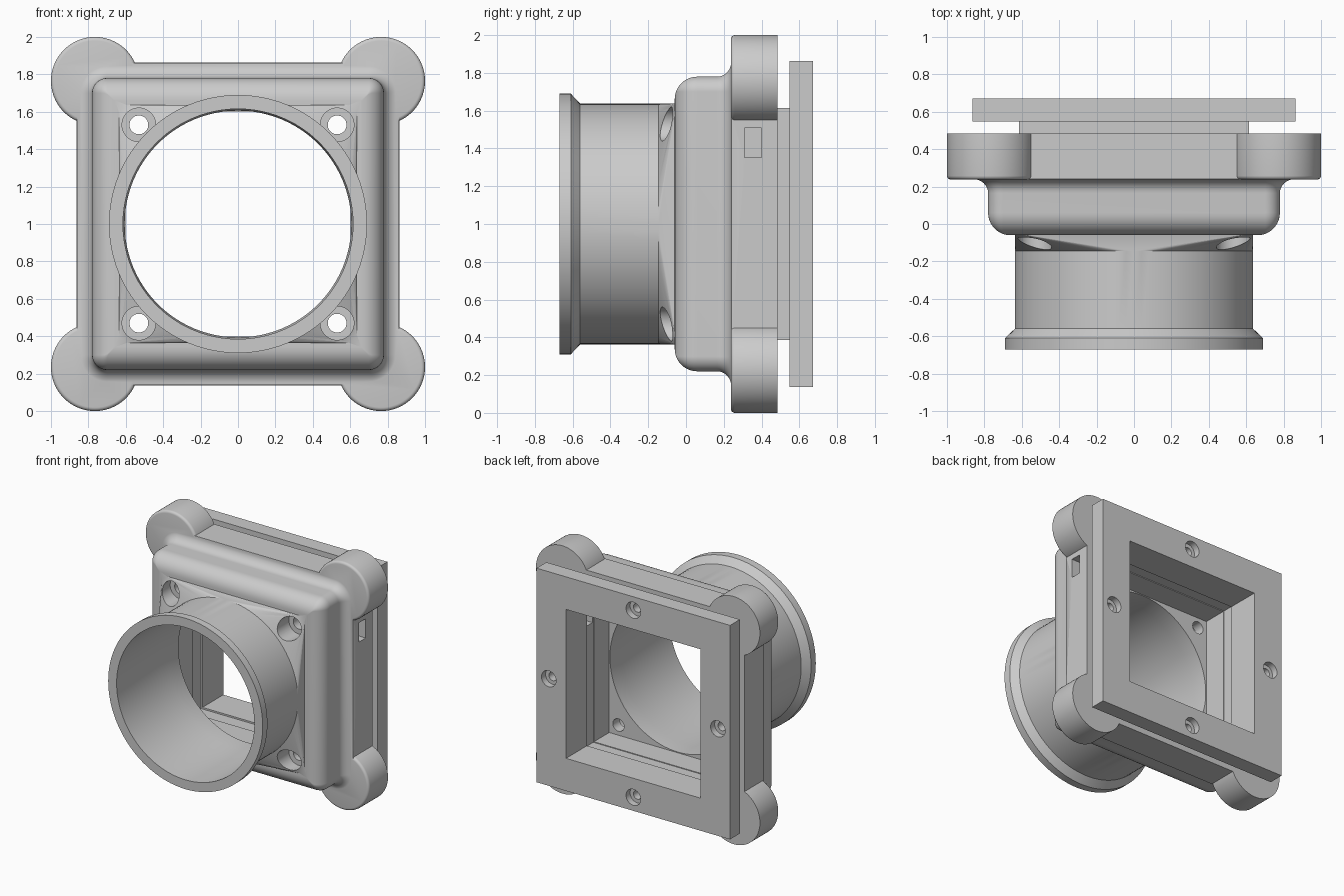
import bpy, bmesh, math

if "Cube" in bpy.data.objects:
    bpy.data.objects.remove(bpy.data.objects["Cube"])

SEG = 24          # segments per quarter turn
CZ = 1.0          # height of the main axis


def ring(half, rad, y, cx=0, cz=0):
    """Rounded square around the y axis; rad == half gives a circle, rad == 0 a square."""
    pts = []
    for q, (sx, sz) in enumerate(((1, 1), (-1, 1), (-1, -1), (1, -1))):
        for i in range(SEG + 1):
            a = (q + i / SEG) * math.pi / 2
            pts.append((cx + sx * (half - rad) + rad * math.cos(a), y,
                        CZ + cz + sz * (half - rad) + rad * math.sin(a)))
    return pts


def loft(name, sections, cx=0, cz=0):
    """Closed solid through (half, corner radius, y) sections."""
    bm = bmesh.new()
    rows = [[bm.verts.new(p) for p in ring(h, r, y, cx, cz)] for h, r, y in sections]
    n = len(rows[0])
    for a, b in zip(rows, rows[1:]):
        for i in range(n):
            j = (i + 1) % n
            bm.faces.new((a[i], a[j], b[j], b[i]))
    bm.faces.new(rows[0])
    bm.faces.new(rows[-1])
    bmesh.ops.remove_doubles(bm, verts=bm.verts, dist=1e-5)
    bmesh.ops.recalc_face_normals(bm, faces=bm.faces)
    mesh = bpy.data.meshes.new(name)
    bm.to_mesh(mesh)
    bm.free()
    ob = bpy.data.objects.new(name, mesh)
    bpy.context.collection.objects.link(ob)
    return ob


def lathe(name, profile, cx=0, cz=0):
    return loft(name, [(r, r, y) for r, y in profile], cx, cz)


def combine(target, tool, op):
    """Apply a boolean and remove the tool object."""
    tool.hide_render = True
    m = target.modifiers.new("bool", 'BOOLEAN')
    m.operation, m.object, m.solver = op, tool, 'EXACT'
    bpy.context.view_layer.objects.active = target
    bpy.ops.object.modifier_apply(modifier=m.name)
    bpy.data.objects.remove(tool)


def smooth(ob):
    bpy.ops.object.select_all(action='DESELECT')
    ob.select_set(True)
    bpy.context.view_layer.objects.active = ob
    bpy.ops.object.shade_smooth_by_angle(angle=math.radians(28))


corners = [(sx, sz) for sx in (-1, 1) for sz in (-1, 1)]
sides = [(1, 0), (-1, 0), (0, 1), (0, -1)]

# housing body: rounded front edge, straight wall, concave sweep out to the rear flange
sections = []
for i in range(11):
    a = i / 10 * math.pi / 2
    half = 0.66 + 0.12 * math.sin(a)
    sections.append((half, max(0.004, half - 0.70), 0.06 - 0.12 * math.cos(a)))
for i in range(9):
    a = i / 8 * math.pi / 2
    half = 0.86 - 0.08 * math.cos(a)
    sections.append((half, half - 0.70, 0.165 + 0.075 * math.sin(a)))
sections.append((0.861, 0.161, 0.242))
sections.append((0.861, 0.161, 0.485))
housing = loft("housing", sections)

# corner lugs
for sx, sz in corners:
    prof = [(0.235 - 0.02 + 0.02 * math.sin(i / 4 * math.pi / 2),
             0.258 - 0.02 * math.cos(i / 4 * math.pi / 2)) for i in range(5)]
    combine(housing, lathe("lug", prof + [(0.235, 0.485)], sx * 0.765, sz * 0.765), 'UNION')

# lens tube with flared lip and square-to-round corner gussets
tube = loft("tube", [(0.637, 0, 0.0), (0.637, 0, -0.05), (0.637, 0.637, -0.145),
                     (0.637, 0.637, -0.56), (0.69, 0.69, -0.61), (0.69, 0.69, -0.67)])
combine(housing, tube, 'UNION')

# bore and stepped square cavity
bore = loft("bore", [(0.615, 0.615, -0.8), (0.615, 0.615, -0.12), (0.606, 0.606, -0.03),
                     (0.606, 0.606, 0.105), (0.612, 0, 0.105), (0.612, 0, 0.30),
                     (0.618, 0, 0.30), (0.618, 0, 0.6)])
combine(housing, bore, 'DIFFERENCE')

# counterbored front screw holes
for sx, sz in corners:
    hole = lathe("screw_hole", [(0.09, -0.3), (0.09, 0.02), (0.05, 0.02), (0.05, 0.3)],
                 sx * 0.53, sz * 0.53)
    combine(housing, hole, 'DIFFERENCE')

# cable slot through the right wall
bpy.ops.mesh.primitive_cube_add(size=1, location=(0.75, 0.355, 1.43))
slot = bpy.context.object
slot.scale = (0.4, 0.088, 0.155)
bpy.ops.object.transform_apply(location=False, rotation=False, scale=True)
combine(housing, slot, 'DIFFERENCE')
smooth(housing)

# rear plate with its locating sleeve
plate = loft("rear_plate", [(0.614, 0, 0.405), (0.614, 0, 0.547),
                            (0.864, 0, 0.547), (0.864, 0, 0.672)])
combine(plate, loft("opening", [(0.601, 0, 0.2), (0.601, 0, 0.9)]), 'DIFFERENCE')
for sx, sz in sides:
    hole = lathe("plate_hole", [(0.035, 0.5), (0.035, 0.62), (0.065, 0.62), (0.065, 0.8)],
                 sx * 0.755, sz * 0.755)
    combine(plate, hole, 'DIFFERENCE')
smooth(plate)
